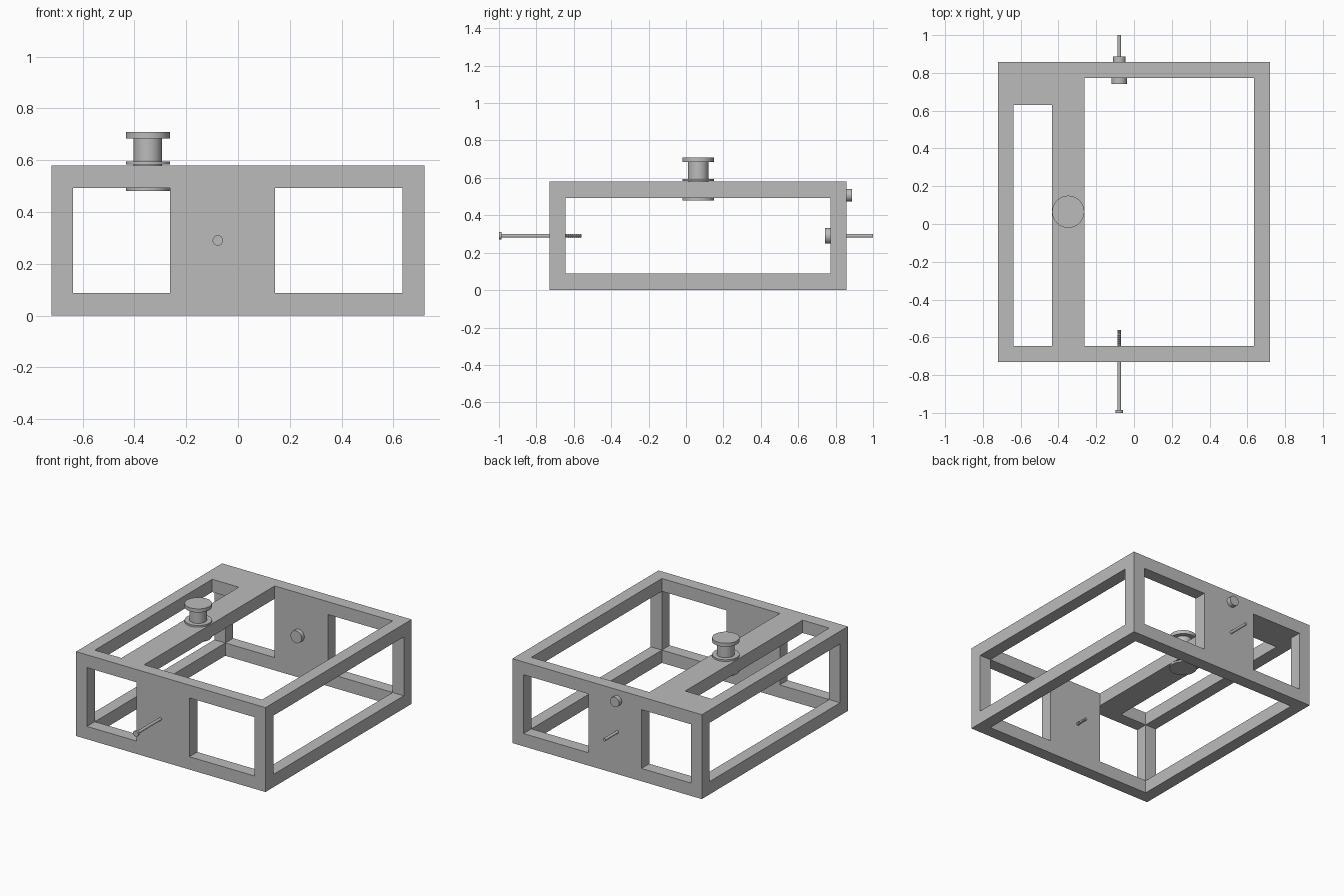
import bpy, bmesh, math
from mathutils import Matrix, Vector

if "Cube" in bpy.data.objects:
    bpy.data.objects.remove(bpy.data.objects["Cube"])

grey = bpy.data.materials.new("plain grey")
grey.diffuse_color = (0.50, 0.50, 0.50, 1)
grey.use_nodes = True
grey.node_tree.nodes["Principled BSDF"].inputs["Base Color"].default_value = grey.diffuse_color


def make_object(name, bm):
    bmesh.ops.remove_doubles(bm, verts=bm.verts, dist=1e-5)
    bmesh.ops.recalc_face_normals(bm, faces=bm.faces)
    mesh = bpy.data.meshes.new(name)
    bm.to_mesh(mesh)
    bm.free()
    mesh.materials.append(grey)
    ob = bpy.data.objects.new(name, mesh)
    bpy.context.collection.objects.link(ob)
    return ob


def turned(name, profile, origin, axis="Z", segments=48):
    """Lathe (radius, height) points around an axis through origin."""
    bm = bmesh.new()
    verts = [bm.verts.new((r, 0, h)) for r, h in profile]
    edges = [bm.edges.new(pair) for pair in zip(verts, verts[1:])]
    bmesh.ops.spin(bm, geom=verts + edges, cent=(0, 0, 0), axis=(0, 0, 1),
                   angle=2 * math.pi, steps=segments)
    if axis == "Y":
        bm.transform(Matrix.Rotation(-math.pi / 2, 4, "X"))
    bm.transform(Matrix.Translation(Vector(origin)))
    ob = make_object(name, bm)
    bpy.ops.object.select_all(action="DESELECT")
    bpy.context.view_layer.objects.active = ob
    ob.select_set(True)
    bpy.ops.object.shade_smooth_by_angle(angle=math.radians(30))
    ob.select_set(False)
    return ob


# Frame: one shell around the filled cells of a coarse grid
xs = [-0.72, -0.637, -0.435, -0.262, 0.142, 0.635, 0.72]
ys = [-0.73, -0.645, 0.63, 0.772, 0.857]
zs = [0, 0.088, 0.492, 0.58]


def filled(i, j, k):
    if not (0 <= i < 6 and 0 <= j < 4 and 0 <= k < 3):
        return False
    side, end = i in (0, 5), j in (0, 3)
    if k == 0:                       # open bottom ring
        return side or end
    if k == 1:                       # corner posts and centre panels
        return end and (side or i == 3)
    return side or end or i == 2 or (i == 1 and j == 2)   # top with crossbar


bm = bmesh.new()
axes = (xs, ys, zs)
for i in range(6):
    for j in range(4):
        for k in range(3):
            if not filled(i, j, k):
                continue
            cell = (i, j, k)
            for a in range(3):
                for step in (0, 1):
                    near = list(cell)
                    near[a] += 2 * step - 1
                    if filled(*near):
                        continue
                    corners = []
                    for u, v in ((0, 0), (1, 0), (1, 1), (0, 1)):
                        idx = list(cell)
                        idx[a] += step
                        idx[(a + 1) % 3] += u
                        idx[(a + 2) % 3] += v
                        corners.append(bm.verts.new(
                            [axes[n][idx[n]] for n in range(3)]))
                    bm.faces.new(corners if step else corners[::-1])
make_object("frame", bm)

# Spool knob through the crossbar, with a washer above and below
cx, cy = -0.348, 0.065
turned("knob", [(0, 0.480), (0.055, 0.480), (0.055, 0.684), (0.085, 0.684),
                (0.085, 0.709), (0, 0.709)], (cx, cy, 0))
for name, z in (("upper_washer", 0.583), ("lower_washer", 0.480)):
    turned(name, [(0.05, z), (0.085, z), (0.085, z + 0.012),
                  (0.05, z + 0.012), (0.05, z)], (cx, cy, 0))

# Front screw: head, plain shank and ridged tip
screw = [(0, -1.0), (0.02, -1.0), (0.02, -0.986), (0.010, -0.986), (0.010, -0.65)]
for n in range(8):
    y = -0.65 + n * 0.011
    screw += [(0.008, y + 0.003), (0.0105, y + 0.0085)]
screw += [(0.009, -0.56), (0, -0.56)]
turned("front_screw", screw, (-0.078, 0, 0.29), "Y", 24)

# Rear rod with its round head inside the back panel
turned("rear_rod", [(0, 0.742), (0.042, 0.742), (0.042, 0.774), (0.010, 0.774),
                    (0.010, 1.0), (0, 1.0)], (-0.078, 0, 0.29), "Y")

# Button on the outside of the back panel
turned("rear_button", [(0, 0.85), (0.034, 0.85), (0.034, 0.887), (0, 0.887)],
       (-0.078, 0, 0.507), "Y")
